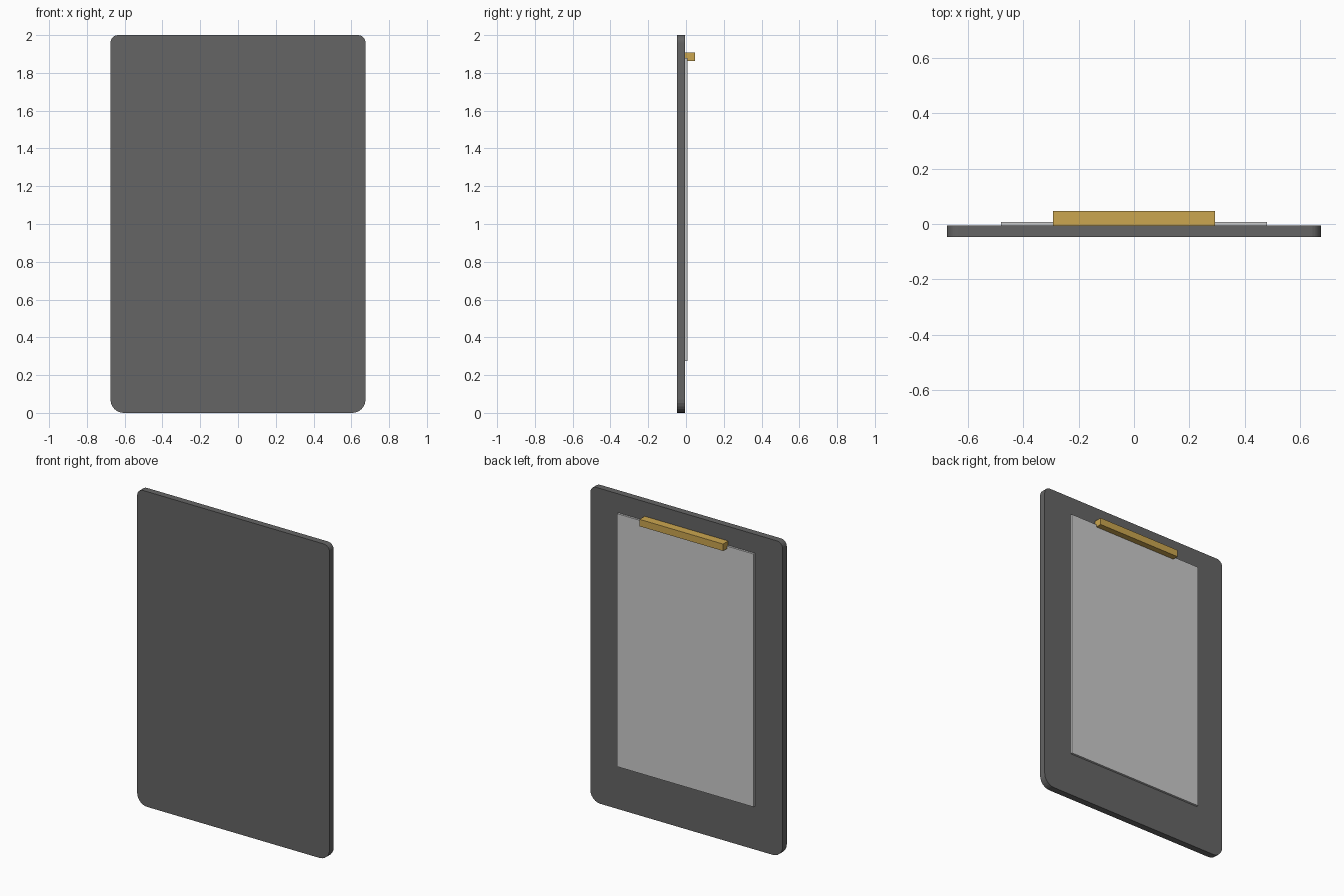
import bpy, bmesh, math

if "Cube" in bpy.data.objects:
    bpy.data.objects.remove(bpy.data.objects["Cube"])

def material(name, rgb):
    m = bpy.data.materials.new(name)
    m.diffuse_color = (*rgb, 1)
    m.use_nodes = True
    m.node_tree.nodes["Principled BSDF"].inputs["Base Color"].default_value = m.diffuse_color
    return m

def slab(name, outline, y0, y1, mat=None):
    """Extrude an XZ outline from y0 to y1."""
    bm = bmesh.new()
    face = bm.faces.new([bm.verts.new((x, y0, z)) for x, z in outline])
    ext = bmesh.ops.extrude_face_region(bm, geom=[face])
    for v in ext["geom"]:
        if isinstance(v, bmesh.types.BMVert):
            v.co.y = y1
    bmesh.ops.recalc_face_normals(bm, faces=bm.faces[:])
    me = bpy.data.meshes.new(name)
    bm.to_mesh(me)
    bm.free()
    ob = bpy.data.objects.new(name, me)
    bpy.context.collection.objects.link(ob)
    if mat:
        me.materials.append(mat)
    return ob

def rect(hw, z0, z1):
    return [(-hw, z0), (hw, z0), (hw, z1), (-hw, z1)]

def rounded(hw, z0, z1, r_bottom, r_top, seg=6):
    """Rectangle with separate bottom and top corner radii."""
    pts = []
    corners = [(1, z0, r_bottom, -90), (1, z1, r_top, 0),
               (-1, z1, r_top, 90), (-1, z0, r_bottom, 180)]
    for sx, z, r, start in corners:
        cx = sx * (hw - r)
        cz = z + r if z == z0 else z - r
        for i in range(seg + 1):
            a = math.radians(start + 90 * i / seg)
            pts.append((cx + r * math.cos(a), cz + r * math.sin(a)))
    return pts

dark = material("dark_grey", (0.13, 0.13, 0.13))
gold = material("gold", (0.60, 0.38, 0.08))

# backing board
slab("board", rounded(0.675, 0, 2, 0.07, 0.04), -0.0465, -0.005, dark)
# sheet of paper on the back face
slab("paper", rect(0.48, 0.275, 1.88), -0.005, 0.008)
# clip bar along the top of the paper
slab("clip", rect(0.293, 1.864, 1.908), -0.005, 0.0465, gold)
